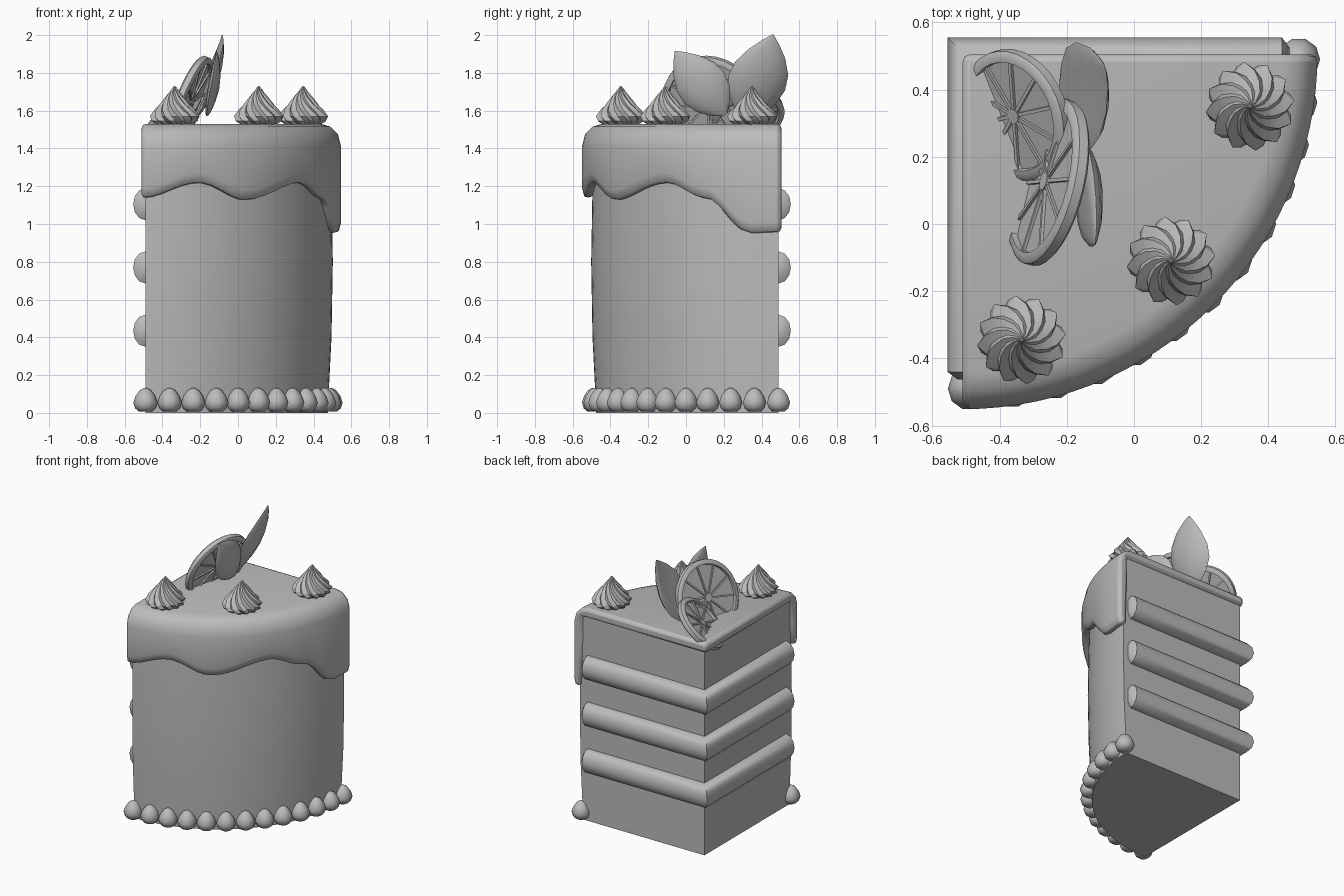
import bpy, bmesh
from math import sin, cos, pi, radians
from mathutils import Vector, Matrix

if "Cube" in bpy.data.objects:
    bpy.data.objects.remove(bpy.data.objects["Cube"])

grey = bpy.data.materials.new("plain_grey")
grey.use_nodes = True
grey.diffuse_color = (0.5, 0.5, 0.5, 1)
grey.node_tree.nodes["Principled BSDF"].inputs["Base Color"].default_value = (0.5, 0.5, 0.5, 1)


def finish(bm, name, smooth=40, bevel=0):
    """Turn a bmesh into a named, shaded object."""
    bmesh.ops.remove_doubles(bm, verts=bm.verts, dist=0.0004)
    bmesh.ops.recalc_face_normals(bm, faces=bm.faces)
    mesh = bpy.data.meshes.new(name)
    bm.to_mesh(mesh)
    bm.free()
    mesh.materials.append(grey)
    obj = bpy.data.objects.new(name, mesh)
    bpy.context.collection.objects.link(obj)
    bpy.ops.object.select_all(action='DESELECT')
    obj.select_set(True)
    bpy.context.view_layer.objects.active = obj
    if bevel:
        mod = obj.modifiers.new("soft_edges", 'BEVEL')
        mod.width, mod.segments = bevel, 2
        mod.limit_method, mod.angle_limit = 'ANGLE', radians(55)
    if smooth:
        bpy.ops.object.shade_smooth_by_angle(angle=radians(smooth))
    return obj


def loft(bm, rings, closed_path=False):
    """Skin closed rings of points, capping the ends of an open path."""
    rows = [[bm.verts.new(p) for p in ring] for ring in rings]
    pairs = list(zip(rows, rows[1:])) + ([(rows[-1], rows[0])] if closed_path else [])
    for a, b in pairs:
        for i in range(len(a)):
            j = (i + 1) % len(a)
            bm.faces.new((a[i], a[j], b[j], b[i]))
    if not closed_path:
        bm.faces.new(rows[0])
        bm.faces.new(rows[-1])


def wedge(name, corner, section, steps, **kw):
    """Quarter turn of section(angle) about the inner corner of the slice."""
    bm = bmesh.new()
    rings = []
    for k in range(steps + 1):
        a = 90 * k / steps
        rings.append([(corner[0] + r * sin(radians(a)), corner[1] - r * cos(radians(a)), z)
                      for r, z in section(a)])
    loft(bm, rings)
    return finish(bm, name, **kw)


# Cake body, slightly bulging
body_wall = [(0.965, 0), (0.985, 0.4), (0.992, 0.8), (0.985, 1.2), (0.98, 1.49)]
wedge("cake_body", (-0.49, 0.49), lambda a: [(0, 0)] + body_wall + [(0, 1.49)], 24)

# Icing with a wavy dripping hem
hem = [(0, 1.13), (17, 1.21), (32, 1.12), (54, 1.21), (67, 1.13), (81, 0.945), (90, 0.95)]


def hem_height(a):
    for (a0, z0), (a1, z1) in zip(hem, hem[1:]):
        if a <= a1:
            t = (a - a0) / (a1 - a0)
            return z0 + (z1 - z0) * (0.5 - 0.5 * cos(pi * t))


def icing_section(a):
    z = hem_height(a)
    return [(0, 1.53), (0.95, 1.53), (1.0, 1.515), (1.04, 1.475), (1.056, 1.41),
            (1.056, z + 0.06), (1.045, z + 0.015), (1.02, z), (0.995, z + 0.02),
            (0.985, 1.3), (0.985, 1.46), (0, 1.46)]


wedge("icing", (-0.51, 0.505), icing_section, 30, smooth=50, bevel=0.022)

# Cream layers wrapping both cut faces
for n, z in enumerate((0.435, 0.77, 1.105)):
    bm = bmesh.new()
    path = [((-1, -0.462), 0.55), ((-1, -0.44), 1), ((-1, 1), 1), ((0.44, 1), 1), ((0.462, 1), 0.55)]
    rings = []
    for (px, py), s in path:
        ring = []
        for k in range(12):
            off, dz = 0.065 * s * cos(k * pi / 6), 0.085 * s * sin(k * pi / 6)
            x = -0.49 - off if px == -1 else px
            y = 0.49 + off if py == 1 else py
            ring.append((x, y, z + dz))
        rings.append(ring)
    loft(bm, rings)
    finish(bm, f"cream_layer_{n + 1}", smooth=50)


def turned(bm, profile, centre, sides, ridge=0.0, twist=0.0):
    """Stack of rings; ridge makes a star section and twist swirls it."""
    top = profile[-1][1]
    rings = []
    for r, z in profile:
        ring = []
        for k in range(sides):
            a = 2 * pi * k / sides + twist * (1 - z / top)
            rr = r * (1 - ridge * (k % 2))
            ring.append((centre[0] + rr * cos(a), centre[1] + rr * sin(a), centre[2] + z))
        rings.append(ring)
    loft(bm, rings)


# Piped beads around the foot
bm = bmesh.new()
bead = [(0.035, 0.008), (0.055, 0.025), (0.064, 0.055), (0.052, 0.09), (0.03, 0.12), (0.008, 0.132)]
for k in range(13):
    a = radians(7.5 * k)
    turned(bm, bead, (-0.49 + 0.98 * sin(a), 0.49 - 0.98 * cos(a), 0), 10)
finish(bm, "foot_beads", smooth=50)

# Swirled cream rosettes
swirl = [(0.09, 0), (0.125, 0.02), (0.133, 0.045), (0.108, 0.08), (0.08, 0.11),
         (0.052, 0.145), (0.024, 0.18), (0.004, 0.205)]
for n, (x, y) in enumerate(((-0.335, -0.345), (0.11, -0.11), (0.345, 0.35))):
    bm = bmesh.new()
    turned(bm, swirl, (x, y, 1.525), 24, ridge=0.17, twist=1.5)
    finish(bm, f"rosette_{n + 1}", smooth=25)


def frame(centre, across, up):
    """Matrix with x across, y along up and z out of the face."""
    u = Vector(up).normalized()
    n = Vector(across).cross(u).normalized()
    m = Matrix((u.cross(n), u, n)).transposed().to_4x4()
    m.translation = Vector(centre)
    return m


# Citrus wheels: rim, thin flesh, hub and membranes
def citrus(name, radius, m):
    bm = bmesh.new()
    w = 0.024
    section = [(radius, -w * 0.6), (radius, w * 0.6), (radius - 0.012, w), (radius - 0.032, w),
               (radius - 0.036, 0), (radius - 0.032, -w), (radius - 0.012, -w)]
    rings = [[(r * cos(a), r * sin(a), z) for r, z in section]
             for a in (2 * pi * k / 32 for k in range(32))]
    loft(bm, rings, closed_path=True)
    for r, depth in ((radius - 0.02, 0.012), (radius * 0.11, 0.034)):
        bmesh.ops.create_cone(bm, cap_ends=True, segments=20, radius1=r, radius2=r, depth=depth)
    for k in range(10):
        turn = Matrix.Rotation(2 * pi * k / 10 + 0.2, 4, 'Z')
        place = turn @ Matrix.Translation((radius * 0.46, 0, 0)) @ Matrix.Diagonal((radius * 0.85, 0.011, 0.03, 1))
        bmesh.ops.create_cube(bm, size=1, matrix=place)
    bm.transform(m)
    finish(bm, name)


citrus("citrus_wheel_low", 0.2, frame((-0.35, 0.325, 1.565), (0.37, -0.93, 0), (0.65, 0.26, 0.71)))
citrus("citrus_wheel_high", 0.253, frame((-0.255, 0.125, 1.65), (0.23, 0.97, 0), (0.35, -0.08, 0.93)))


# Leaves: pointed, cupped blades
def leaf(name, length, width, thick, cup, m):
    bm = bmesh.new()
    outline = [(0, 0.12), (0.1, 0.5), (0.25, 0.83), (0.42, 1), (0.6, 0.93), (0.78, 0.64), (0.92, 0.28), (1, 0.02)]
    rings = []
    for t, s in outline:
        ring = []
        for k in range(12):
            a = 2 * pi * k / 12
            x = cos(a) * s * width / 2
            bend = cup * (cos(a) * s) ** 2 + cup * (2 * t - 1) ** 2
            ring.append((x, (t - 0.5) * length, sin(a) * s * thick / 2 + bend))
        rings.append(ring)
    loft(bm, rings)
    bm.transform(m)
    finish(bm, name, smooth=60)


leaf("leaf_front", 0.43, 0.27, 0.06, -0.015,
     frame((-0.125, 0.075, 1.745), (0.1, 0.8, 0.55), (0.05, -0.27, 0.34)))
leaf("leaf_back", 0.49, 0.32, 0.045, 0.03,
     frame((-0.125, 0.39, 1.77), (0.08, -0.33, 0.08), (0.14, 0.15, 0.45)))
